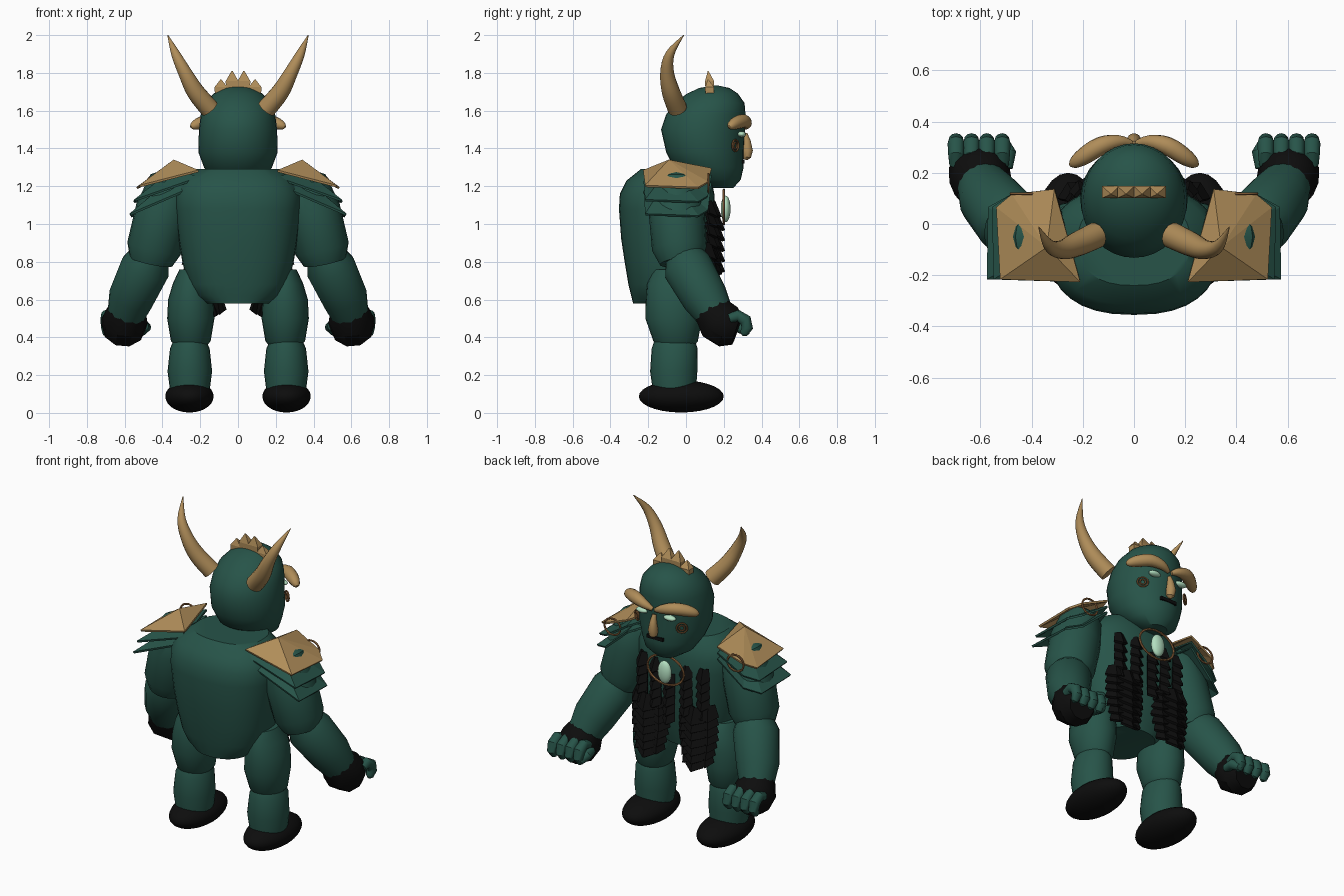
import bpy, bmesh, math
from mathutils import Vector, Matrix

if "Cube" in bpy.data.objects:
    bpy.data.objects.remove(bpy.data.objects["Cube"])


def material(name, rgb):
    m = bpy.data.materials.new(name)
    m.diffuse_color = (*rgb, 1)
    m.use_nodes = True
    m.node_tree.nodes["Principled BSDF"].inputs["Base Color"].default_value = m.diffuse_color
    return m


GREEN = material("deep green", (0.020, 0.088, 0.066))
TAN = material("horn tan", (0.43, 0.265, 0.10))
BLACK = material("black", (0.004, 0.004, 0.004))
PALE = material("pale jade", (0.45, 0.74, 0.53))
BRONZE = material("bronze", (0.30, 0.14, 0.05))


def finish(bm, name, mat, angle=35, thick=0):
    bmesh.ops.recalc_face_normals(bm, faces=bm.faces)
    me = bpy.data.meshes.new(name)
    bm.to_mesh(me)
    bm.free()
    me.materials.append(mat)
    ob = bpy.data.objects.new(name, me)
    bpy.context.collection.objects.link(ob)
    if thick:
        s = ob.modifiers.new("thickness", "SOLIDIFY")
        s.thickness = thick
        s.offset = 0
    if angle:
        bpy.ops.object.select_all(action='DESELECT')
        ob.select_set(True)
        bpy.context.view_layer.objects.active = ob
        bpy.ops.object.shade_smooth_by_angle(angle=math.radians(angle))
    return ob


def skin(bm, rings, closed=False):
    """Bridge rings of points and cap the ends."""
    vs = [[bm.verts.new(p) for p in r] for r in rings]
    n, k = len(vs[0]), len(vs)
    for i in range(k if closed else k - 1):
        a, b = vs[i], vs[(i + 1) % k]
        for j in range(n):
            bm.faces.new((a[j], a[(j + 1) % n], b[(j + 1) % n], b[j]))
    if not closed:
        bm.faces.new(vs[0])
        bm.faces.new(vs[-1])


def loft(name, mat, rows, power=2.0, n=32, cx=0):
    """Stack of superellipses: (z, centre y, half width, half depth)."""
    def sp(t):
        return math.copysign(abs(t) ** (2 / power), t)
    bm = bmesh.new()
    ang = [2 * math.pi * i / n for i in range(n)]
    skin(bm, [[(cx + rx * sp(math.cos(a)), cy + ry * sp(math.sin(a)), z) for a in ang]
              for z, cy, rx, ry in rows])
    return finish(bm, name, mat)


def tube(name, mat, pts, s=1, n=16, steps=1):
    """Tapered tube through (x, y, z, radius); s mirrors x."""
    p = [Vector((x * s, y, z, r)) for x, y, z, r in pts]
    if steps > 1:
        q = []
        for i in range(len(p) - 1):
            a, b, c, d = p[max(i - 1, 0)], p[i], p[i + 1], p[min(i + 2, len(p) - 1)]
            for k in range(steps):
                t = k / steps
                q.append(0.5 * (2 * b + (c - a) * t + (2 * a - 5 * b + 4 * c - d) * t * t
                                + (3 * b - a - 3 * c + d) * t ** 3))
        p = q + [p[-1]]
    bm, rings, side = bmesh.new(), [], None
    for i, v in enumerate(p):
        d = (p[min(i + 1, len(p) - 1)] - p[max(i - 1, 0)]).to_3d().normalized()
        ref = side if side else (Vector((1, 0, 0)) if abs(d.x) < 0.8 else Vector((0, 0, 1)))
        side = (ref - d * ref.dot(d)).normalized()
        up = d.cross(side)
        rings.append([v.to_3d() + v.w * (side * math.cos(2 * math.pi * k / n)
                      + up * math.sin(2 * math.pi * k / n)) for k in range(n)])
    skin(bm, rings)
    return finish(bm, name, mat)


def ball(name, mat, c, r):
    bm = bmesh.new()
    bmesh.ops.create_uvsphere(bm, u_segments=24, v_segments=14, radius=1,
                              matrix=Matrix.Translation(c) @ Matrix.Diagonal((*r, 1)))
    return finish(bm, name, mat)


def hoop(name, c, rx, rz, t, turn=0):
    """Thin oval ring facing forward, turned about z."""
    rot, rings = Matrix.Rotation(turn, 3, 'Z'), []
    for i in range(28):
        a = 2 * math.pi * i / 28
        rings.append([rot @ Vector(((rx + t * math.cos(b)) * math.cos(a), t * math.sin(b),
                                    (rz + t * math.cos(b)) * math.sin(a))) + Vector(c)
                      for b in (k * math.pi / 3 for k in range(6))])
    bm = bmesh.new()
    skin(bm, rings, True)
    return finish(bm, name, BRONZE)


def scales(name, rows):
    """Overlapping pointed plates: (x, y, z, half width, height, yaw)."""
    bm = bmesh.new()
    for x, y, z, w, h, yaw in rows:
        m = Matrix.Translation((x, y, z)) @ Matrix.Rotation(yaw, 4, 'Z')
        v = [bm.verts.new(m @ Vector(p)) for p in
             ((-w * .6, -.02, 0), (0, .0, 0), (w * .6, -.02, 0),
              (w, 0, -h * .75), (0, .035, -h), (-w, 0, -h * .75))]
        bm.faces.new((v[0], v[1], v[4], v[5]))
        bm.faces.new((v[1], v[2], v[3], v[4]))
    return finish(bm, name, BLACK, 0, 0.016)


# Torso and head
loft("torso", GREEN, [(.58, -.10, .17, .18), (.62, -.10, .23, .19), (.68, -.10, .265, .205),
                      (.80, -.10, .295, .225), (.92, -.10, .315, .243), (1.08, -.10, .333, .255),
                      (1.16, -.10, .333, .25), (1.23, -.09, .30, .225), (1.29, -.07, .22, .17)], 2.4)
loft("head", GREEN, [(1.19, .19, .07, .06), (1.235, .16, .145, .13), (1.30, .12, .18, .185),
                     (1.38, .10, .21, .205), (1.50, .09, .207, .222), (1.58, .105, .197, .21),
                     (1.64, .125, .175, .185), (1.69, .14, .13, .135), (1.72, .15, .075, .08),
                     (1.732, .155, .02, .02)])

# Face
tube("nose", TAN, [(0, .312, 1.48, .012), (0, .322, 1.44, .020), (0, .325, 1.39, .029),
                   (0, .320, 1.355, .024), (0, .315, 1.34, .008)])
bm = bmesh.new()
bmesh.ops.create_cube(bm, size=1, matrix=Matrix.Translation((0, .285, 1.33))
                      @ Matrix.Diagonal((.11, .05, .02, 1)))
finish(bm, "mouth", BLACK, 0)

# Crest of short spikes on the crown
bm = bmesh.new()
for x, h in ((-.095, .09), (-.033, .12), (.033, .12), (.095, .09)):
    b = 1.69 if abs(x) < .05 else 1.675
    skin(bm, [[(x * .95 + u * w, .125 + v * w * .7 + dy, b + z) for u, v in
               ((-1, -1), (1, -1), (1, 1), (-1, 1))]
              for w, dy, z in ((.03, 0, -.03), (.034, 0, h * .55), (.003, -.008, h))])
finish(bm, "crest", TAN, 0)

# Amulet
hoop("amulet_ring", (0, .20, 1.09), .125, .09, .007)
ball("amulet_gem", PALE, (0, .21, 1.08), (.045, .026, .07))

# Chest scale columns
for i, x in enumerate((-.21, -.105, 0, .105, .21)):
    y = .165 - abs(x) * .17
    top = 1.12 if x else 1.05
    scales("chest_scales_%d" % i, [(x, y, top - k * .055, .04, .085, -x)
                                   for k in range(5)])

for s, side in ((1, "right"), (-1, "left")):
    def nm(part):
        return side + "_" + part

    # Horn, brow, eye and cheek rings
    tube(nm("horn"), TAN, [(.15, -.045, 1.61, .052), (.225, -.08, 1.70, .048),
                           (.28, -.10, 1.80, .037), (.33, -.085, 1.90, .024),
                           (.372, -.012, 2.0, .002)], s, 16, 4)
    tube(nm("brow"), TAN, [(.01, .315, 1.51, .012), (.06, .322, 1.53, .026),
                           (.13, .305, 1.545, .036), (.195, .265, 1.535, .034),
                           (.235, .238, 1.52, .022), (.25, .228, 1.515, .006)], s, 14, 3)
    ball(nm("eye"), PALE, (s * .095, .295, 1.475), (.04, .022, .016))
    for r in (.03, .016):
        hoop(nm("cheek_ring"), (s * .155, .262, 1.415), r, r, .005, -s * .6)

    # Layered shoulder plates, each lower one steeper
    for k, (part, mat) in enumerate((("shoulder_plate", TAN), ("shoulder_plate_middle", GREEN),
                                     ("shoulder_plate_lower", GREEN))):
        o, d = .016 * k, .075 * k
        bm = bmesh.new()
        rim = [(.21, -.225, 1.28 - d * .5), (.31, .135, 1.29 - d * .5), (.475, .115, 1.22 - d),
               (.535 + o, .065, 1.19 - d), (.52 + o * 1.6, -.215, 1.20 - d)]
        v = [bm.verts.new((s * x, y, z)) for x, y, z in rim]
        c = bm.verts.new((s * .34, -.09, 1.335 - d * .6))
        for j in range(5):
            bm.faces.new((v[j], v[(j + 1) % 5], c))
        finish(bm, nm(part), mat, 0, .012)
    hoop(nm("shoulder_ring"), (s * .425, .118, 1.215), .055, .05, .006)

    # Arm
    tube(nm("upper_arm"), GREEN, [(.31, -.05, 1.25, .07), (.35, -.05, 1.21, .125),
                                  (.395, -.05, 1.07, .148), (.445, -.035, .87, .145),
                                  (.46, -.025, .80, .115)], s, 20)
    tube(nm("forearm"), GREEN, [(.465, -.01, .84, .10), (.49, .01, .77, .132),
                                (.565, .10, .61, .122), (.60, .165, .50, .095)], s, 20)
    tube(nm("cuff"), BLACK, [(.59, .13, .55, .098), (.60, .17, .49, .122),
                             (.605, .225, .455, .118), (.608, .27, .44, .085)], s, 10)
    for k in range(4):
        x = .515 + k * .06
        tube(nm("finger_%d" % (k + 1)), GREEN,
             [(x, .23, .50, .026), (x, .275, .515, .031), (x, .315, .49, .033),
              (x, .325, .45, .030), (x, .305, .42, .022), (x, .295, .413, .008)], s, 12)
    tube(nm("thumb"), GREEN, [(.50, .22, .46, .026), (.49, .28, .455, .03),
                              (.51, .32, .43, .024), (.52, .33, .42, .008)], s, 12)

    # Leg
    loft(nm("thigh"), GREEN, [(.355, -.055, .085, .10), (.38, -.055, .105, .118),
                              (.50, -.065, .125, .15), (.60, -.065, .12, .148),
                              (.685, -.065, .095, .14), (.76, -.07, .06, .10)], 2, 24, s * .25)
    loft(nm("shin"), GREEN, [(.08, -.06, .10, .11), (.22, -.065, .118, .125),
                             (.34, -.06, .105, .122), (.375, -.06, .09, .11)], 2, 24, s * .255)
    ball(nm("foot"), BLACK, (s * .257, -.025, .087), (.128, .225, .085))

    # Hanging scale panel over the thigh: a middle strip with outer strips turned back
    rows = []
    for k in range(7):
        z = .88 - k * .048
        w = .075 - .006 * max(k - 3, 0)
        rows.append((s * .165, .15, z, w, .10, 0))
        rows.append((s * (.165 + w), .125, z + .02, w * .8, .09, -s * .5))
        rows.append((s * (.165 - w), .13, z + .02, w * .8, .09, s * .4))
    scales(nm("thigh_scales"), rows)
